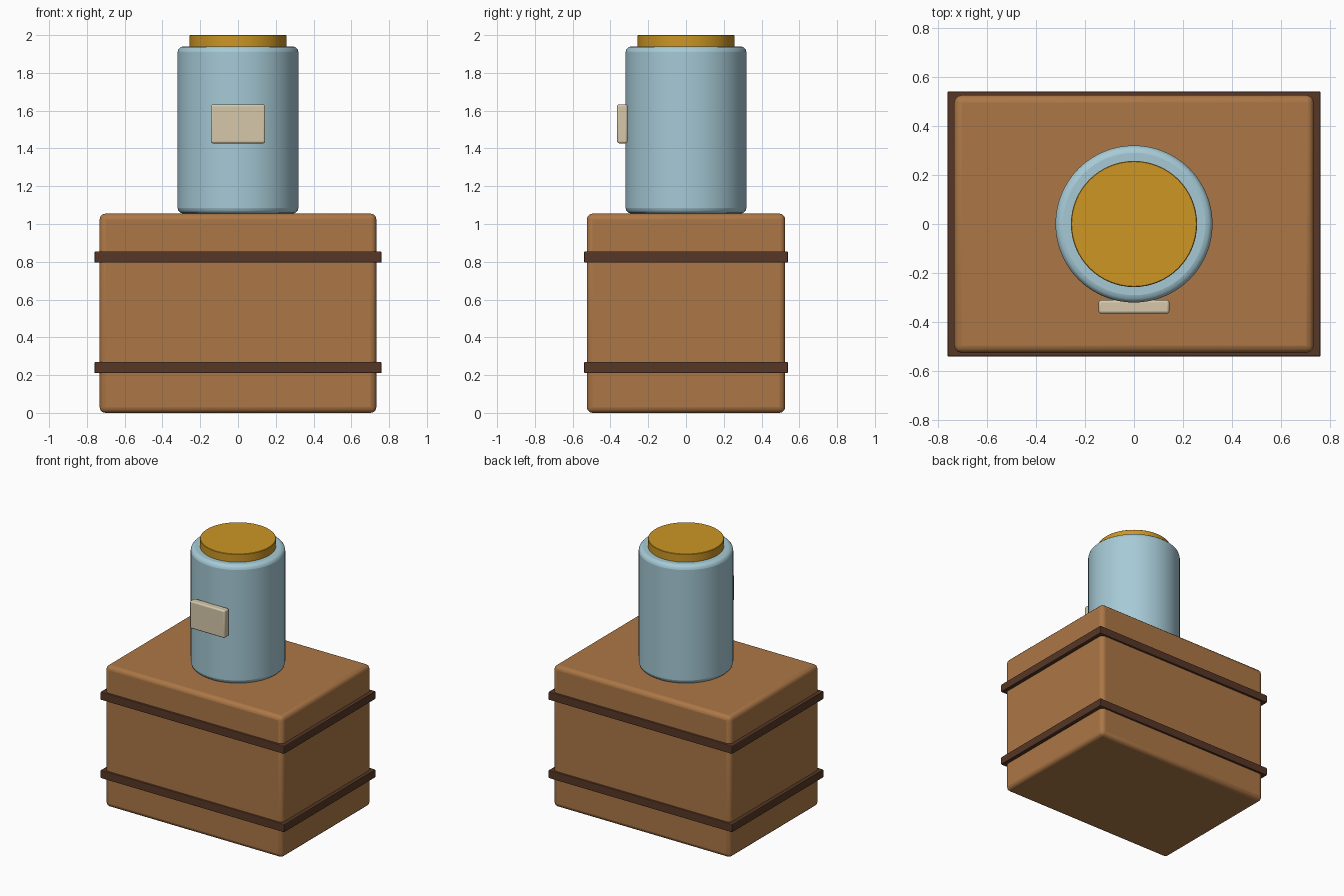
import bpy
import math

if "Cube" in bpy.data.objects:
    bpy.data.objects.remove(bpy.data.objects["Cube"])


def material(name, rgb):
    # sRGB 0-255 to linear
    m = bpy.data.materials.new(name)
    lin = [((c / 255 + 0.055) / 1.055) ** 2.4 for c in rgb]
    m.diffuse_color = (*lin, 1)
    m.use_nodes = True
    m.node_tree.nodes["Principled BSDF"].inputs["Base Color"].default_value = m.diffuse_color
    return m


WOOD = material("wood_brown", (172, 119, 70))
STRAP = material("dark_brown", (86, 55, 38))
BLUE = material("pale_blue", (166, 202, 214))
GOLD = material("gold", (204, 150, 36))
CREAM = material("cream", (214, 200, 170))


def finish(name, mat, bevel, segments):
    ob = bpy.context.object
    ob.name = name
    ob.data.materials.append(mat)
    bpy.ops.object.transform_apply(location=False, rotation=False, scale=True)
    bpy.ops.object.shade_smooth_by_angle(angle=math.radians(35))
    if bevel:
        mod = ob.modifiers.new("Rounded edges", 'BEVEL')
        mod.width = bevel
        mod.segments = segments
        mod.limit_method = 'ANGLE'
        mod.angle_limit = math.radians(40)
        # round the edges before the smooth-by-angle shading
        ob.modifiers.move(len(ob.modifiers) - 1, 0)
        bpy.ops.object.modifier_apply(modifier=mod.name)
        bpy.ops.object.shade_smooth_by_angle(angle=math.radians(35))
    return ob


def box(name, mat, size, center, bevel=0, segments=3):
    bpy.ops.mesh.primitive_cube_add(size=1, location=center)
    bpy.context.object.scale = size
    return finish(name, mat, bevel, segments)


def drum(name, mat, radius, z0, z1, bevel=0, segments=3):
    bpy.ops.mesh.primitive_cylinder_add(vertices=64, radius=radius, depth=z1 - z0,
                                        location=(0, 0, (z0 + z1) / 2))
    return finish(name, mat, bevel, segments)


# Crate with two straps around it
box("crate", WOOD, (1.465, 1.05, 1.055), (0, 0, 0.5325), 0.03)
for label, z in (("lower_strap", 0.24), ("upper_strap", 0.825)):
    box(label, STRAP, (1.52, 1.08, 0.06), (0, 0, z), 0.006, 2)
bpy.data.objects["crate"].location.z = 0.5275

# Canister, lid and front label plate
drum("canister", BLUE, 0.32, 1.055, 1.94, 0.03)
drum("lid", GOLD, 0.257, 1.92, 2.0, 0.003, 1)
box("label_plate", CREAM, (0.288, 0.055, 0.205), (0, -0.3375, 1.53), 0.01)
